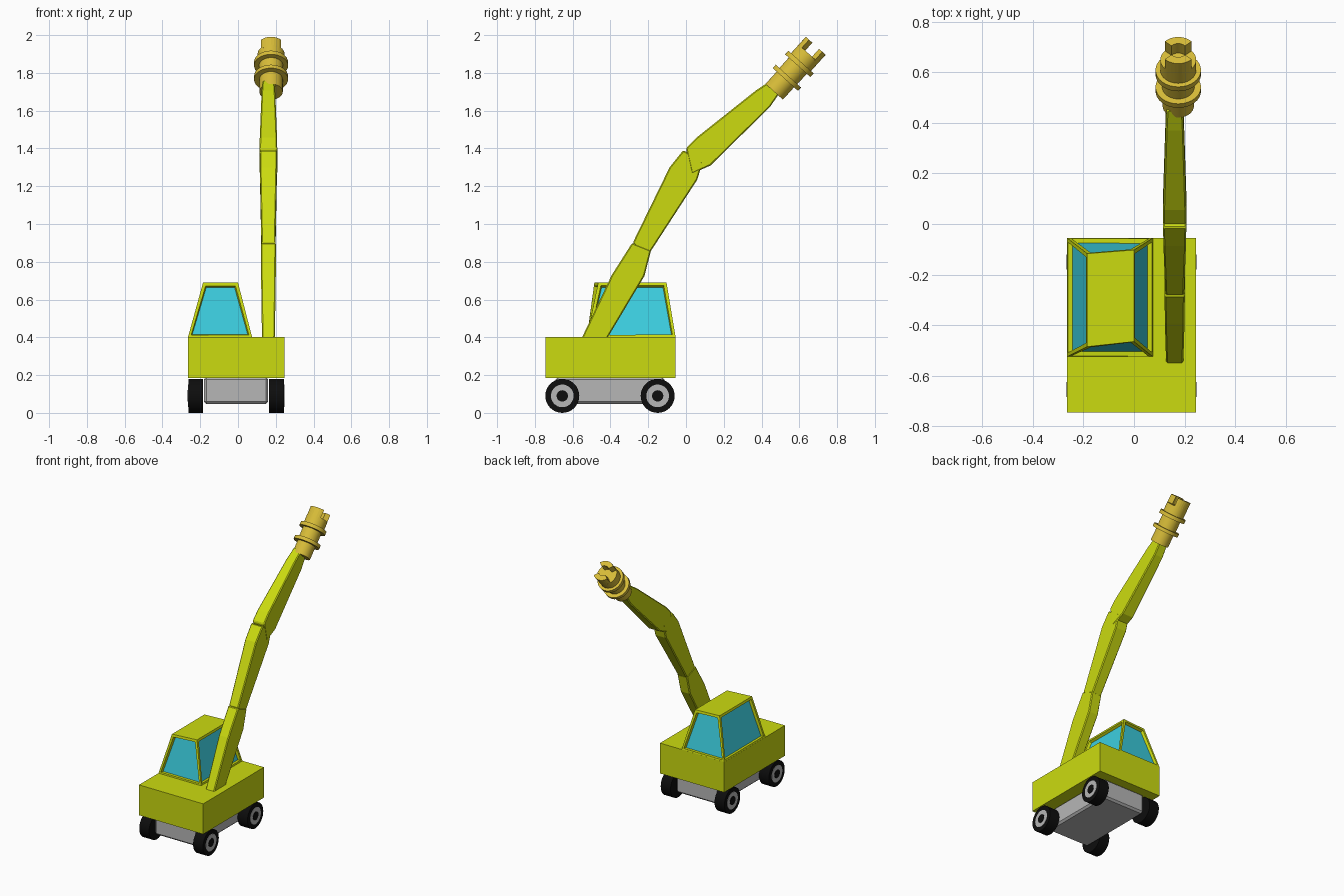
import bpy, bmesh, math
from mathutils import Vector, Matrix

if "Cube" in bpy.data.objects:
    bpy.data.objects.remove(bpy.data.objects["Cube"])


def mat(name, rgb):
    m = bpy.data.materials.new(name)
    m.diffuse_color = (*rgb, 1)
    m.use_nodes = True
    m.node_tree.nodes["Principled BSDF"].inputs["Base Color"].default_value = m.diffuse_color
    return m


LIME = mat("lime_paint", (0.60, 0.71, 0.005))
GLASS = mat("blue_glass", (0.045, 0.62, 0.74))
GREY = mat("grey_metal", (0.47, 0.47, 0.47))
BLACK = mat("black_rubber", (0.004, 0.004, 0.004))
GOLD = mat("gold_metal", (0.69, 0.51, 0.04))


def finish(bm, name, *mats):
    bmesh.ops.recalc_face_normals(bm, faces=bm.faces)
    me = bpy.data.meshes.new(name)
    bm.to_mesh(me)
    bm.free()
    for m in mats:
        me.materials.append(m)
    ob = bpy.data.objects.new(name, me)
    bpy.context.collection.objects.link(ob)
    return ob


def loft(bm, a, b):
    """Closed solid between two matching loops of points."""
    va = [bm.verts.new(p) for p in a]
    vb = [bm.verts.new(p) for p in b]
    n = len(va)
    sides = [bm.faces.new((va[i], va[(i + 1) % n], vb[(i + 1) % n], vb[i])) for i in range(n)]
    bm.faces.new(va)
    bm.faces.new(vb)
    return sides


def bevel(ob, width):
    m = ob.modifiers.new("bevel", 'BEVEL')
    m.width = width
    m.segments = 1


def box(name, lo, hi, material):
    bm = bmesh.new()
    ring = [(lo[0], lo[1]), (hi[0], lo[1]), (hi[0], hi[1]), (lo[0], hi[1])]
    loft(bm, [(x, y, lo[2]) for x, y in ring], [(x, y, hi[2]) for x, y in ring])
    return finish(bm, name, material)


def lathe(name, profile, matrix, material, n=32):
    """Revolve (radius, height) points about z, then place with matrix."""
    bm = bmesh.new()
    rings = [[bm.verts.new((r * math.cos(2 * math.pi * i / n), r * math.sin(2 * math.pi * i / n), h))
              for i in range(n)] for r, h in profile]
    for a, b in zip(rings, rings[1:]):
        for i in range(n):
            j = (i + 1) % n
            bm.faces.new((a[i], a[j], b[j], b[i]))
    bm.faces.new(rings[0])
    bm.faces.new(rings[-1])
    bm.transform(matrix)
    ob = finish(bm, name, material)
    ob.data.shade_smooth()
    ob.data.set_sharp_from_angle(angle=math.radians(35))
    return ob


# Body and chassis
box("body", (-0.265, -0.745, 0.185), (0.245, -0.055, 0.403), LIME)
bevel(box("chassis", (-0.18, -0.69, 0.047), (0.16, -0.115, 0.19), GREY), 0.013)

# Cab with four recessed windows
bm = bmesh.new()
base = [(-0.265, -0.525, 0.40), (0.075, -0.525, 0.40), (0.075, -0.055, 0.40), (-0.265, -0.055, 0.40)]
roof = [(-0.185, -0.485, 0.69), (0, -0.465, 0.69), (0, -0.103, 0.69), (-0.185, -0.117, 0.69)]
sides = loft(bm, base, roof)
bmesh.ops.recalc_face_normals(bm, faces=bm.faces)
bmesh.ops.inset_individual(bm, faces=sides, thickness=0.022, depth=0)
bmesh.ops.inset_individual(bm, faces=sides, thickness=0.007, depth=-0.018)
for f in sides:
    f.material_index = 1
finish(bm, "cab", LIME, GLASS)

# Wheels: tyre, rim plate and hub plate
for label, x, s in (("left", -0.185, -1), ("right", 0.165, 1)):
    for end, y in (("front", -0.655), ("rear", -0.15)):
        m = Matrix.Translation((x, y, 0.09)) @ Matrix.Rotation(s * math.pi / 2, 4, 'Y')
        tag = end + "_" + label
        lathe(tag + "_tyre", [(0.09, 0), (0.09, 0.078)], m, BLACK)
        lathe(tag + "_rim", [(0.06, 0.07), (0.06, 0.080)], m, GREY)
        lathe(tag + "_hub", [(0.03, 0.07), (0.03, 0.082)], m, BLACK)


# Boom: side profiles (y, z, half width)
def segment(name, pts, cx=0.161):
    bm = bmesh.new()
    loft(bm, [(cx - w, y, z) for y, z, w in pts], [(cx + w, y, z) for y, z, w in pts])
    bevel(finish(bm, name, LIME), 0.006)


segment("lower_boom", [(-0.555, 0.39, 0.034), (-0.42, 0.39, 0.034), (-0.22, 0.725, 0.039),
                       (-0.185, 0.86, 0.040), (-0.285, 0.90, 0.040), (-0.393, 0.73, 0.039)])
segment("middle_boom", [(-0.282, 0.90, 0.037), (-0.22, 0.83, 0.037), (-0.187, 0.855, 0.037), (0.06, 1.235, 0.045),
                        (0.09, 1.335, 0.046), (-0.015, 1.39, 0.046), (-0.087, 1.30, 0.045)])
segment("upper_boom", [(0.0, 1.40, 0.047), (0.055, 1.457, 0.046), (0.37, 1.707, 0.036),
                       (0.45, 1.76, 0.032), (0.50, 1.70, 0.032), (0.445, 1.62, 0.036),
                       (0.13, 1.31, 0.046), (0.03, 1.265, 0.047)])

# Nozzle at the boom tip, local z along its axis, local y towards its upper side
axis = Vector((0, 0.67, 0.742)).normalized()
up = Vector((0, -axis.z, axis.y))
side = up.cross(axis)
tip = Matrix((side, up, axis)).transposed().to_4x4()
tip.translation = (0.175, 0.467, 1.70)
profile = [(0.062, 0), (0.062, 0.088), (0.09, 0.088), (0.09, 0.112), (0.064, 0.112), (0.064, 0.186),
           (0.09, 0.186), (0.09, 0.212), (0.071, 0.212), (0.071, 0.272)]
lathe("nozzle", profile, tip, GOLD)

# Two curved prongs on the nozzle mouth
for label, start in (("upper", 90), ("lower", 270)):
    angles = [math.radians(start - 48 + 12 * i) for i in range(9)]
    arc = [(0.071 * math.cos(a), 0.071 * math.sin(a)) for a in angles]
    arc += [(0.036 * math.cos(a), 0.036 * math.sin(a)) for a in reversed(angles)]
    bm = bmesh.new()
    loft(bm, [(x, y, 0.262) for x, y in arc], [(x, y, 0.328) for x, y in arc])
    bm.transform(tip)
    finish(bm, label + "_prong", GOLD)
